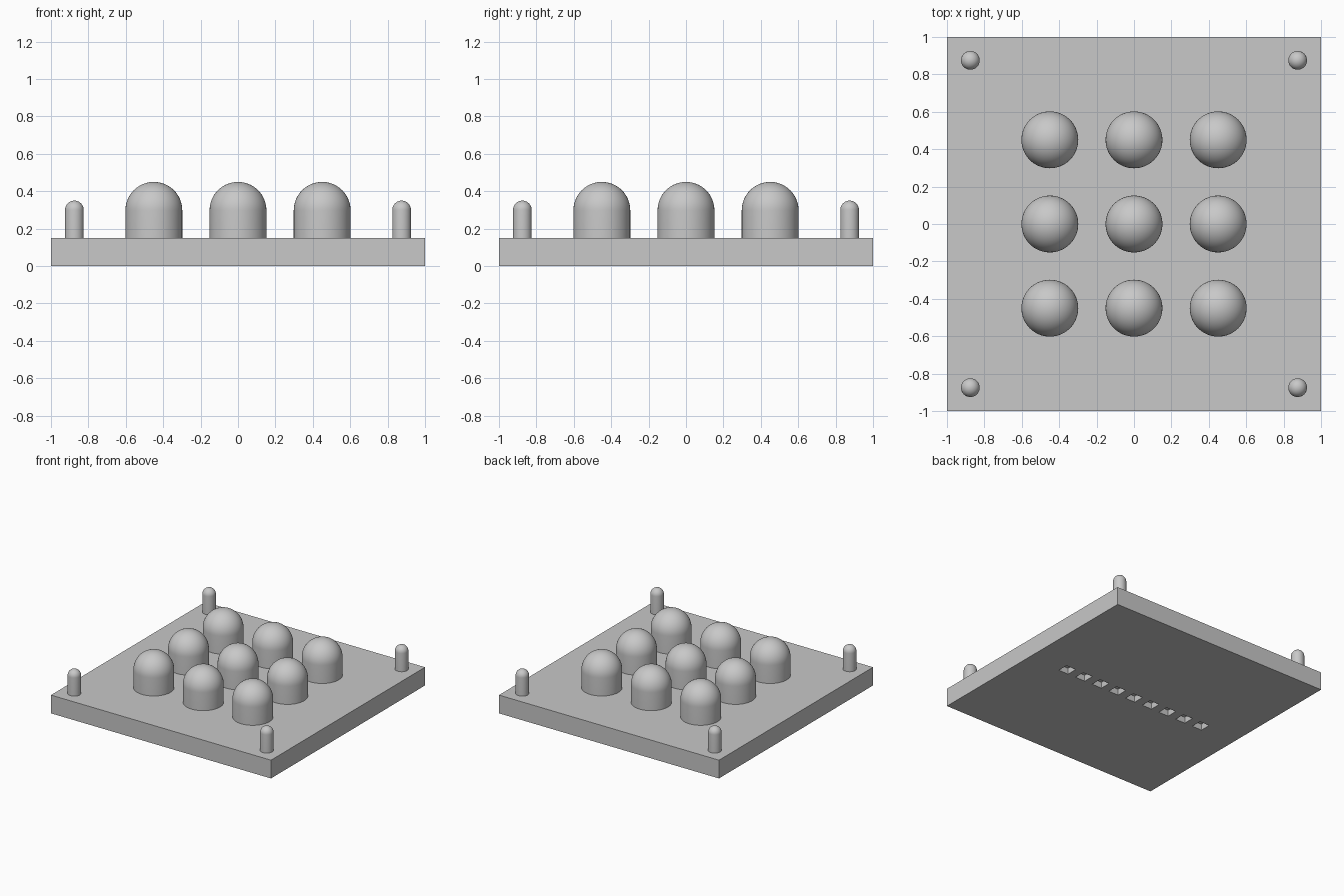
import bpy, bmesh, math
from mathutils import Matrix

cube = bpy.data.objects.get("Cube")
if cube:
    bpy.data.objects.remove(cube, do_unlink=True)

PLATE_TOP = 0.15

grey = bpy.data.materials.new("plain grey")
grey.use_nodes = True
colour = (0.58, 0.58, 0.58, 1.0)
grey.diffuse_color = colour
grey.node_tree.nodes["Principled BSDF"].inputs["Base Color"].default_value = colour


def add_object(name, bm):
    bmesh.ops.recalc_face_normals(bm, faces=bm.faces)
    mesh = bpy.data.meshes.new(name)
    bm.to_mesh(mesh)
    bm.free()
    mesh.materials.append(grey)
    obj = bpy.data.objects.new(name, mesh)
    bpy.context.collection.objects.link(obj)
    return obj


def activate(obj):
    bpy.ops.object.select_all(action="DESELECT")
    obj.select_set(True)
    bpy.context.view_layer.objects.active = obj


def add_box(bm, size, centre):
    bmesh.ops.create_cube(bm, size=1, matrix=Matrix.Translation(centre) @ Matrix.Diagonal((*size, 1)))


def domed_post(name, x, y, radius, top, sides, rings):
    """Upright cylinder with a hemispherical cap, spun from a profile."""
    bm = bmesh.new()
    shoulder = top - radius
    profile = [(0, PLATE_TOP), (radius, PLATE_TOP)]
    for i in range(rings):
        a = math.pi / 2 * i / rings
        profile.append((radius * math.cos(a), shoulder + radius * math.sin(a)))
    profile.append((0, top))
    verts = [bm.verts.new((r, 0, z)) for r, z in profile]
    edges = [bm.edges.new(pair) for pair in zip(verts, verts[1:])]
    bmesh.ops.spin(bm, geom=verts + edges, cent=(0, 0, 0), axis=(0, 0, 1),
                   angle=math.tau, steps=sides)
    bmesh.ops.remove_doubles(bm, verts=bm.verts, dist=1e-4)
    obj = add_object(name, bm)
    obj.location = (x, y, 0)
    activate(obj)
    bpy.ops.object.shade_smooth_by_angle(angle=math.radians(40))


# Base plate
bm = bmesh.new()
add_box(bm, (2, 2, PLATE_TOP), (0, 0, PLATE_TOP / 2))
plate = add_object("base_plate", bm)

# Row of square pockets along the underside
bm = bmesh.new()
for i in range(-4, 5):
    add_box(bm, (0.09, 0.09, 0.1), (i * 0.164, 0, 0))
cutter = add_object("pocket_cutter", bm)
cutter.hide_render = True
cut = plate.modifiers.new("pockets", "BOOLEAN")
cut.operation = "DIFFERENCE"
cut.solver = "EXACT"
cut.object = cutter
activate(plate)
bpy.ops.object.modifier_apply(modifier=cut.name)
bpy.data.objects.remove(cutter, do_unlink=True)

# Three by three grid of domes
for row in (-1, 0, 1):
    for col in (-1, 0, 1):
        domed_post(f"dome_{row + 2}_{col + 2}", col * 0.45, row * 0.45, 0.152, 0.45, 64, 16)

# Corner pins
for side, sx in (("left", 1), ("right", -1)):
    for end, sy in (("front", -1), ("back", 1)):
        domed_post(f"{end}_{side}_pin", sx * 0.875, sy * 0.875, 0.05, 0.35, 40, 10)
